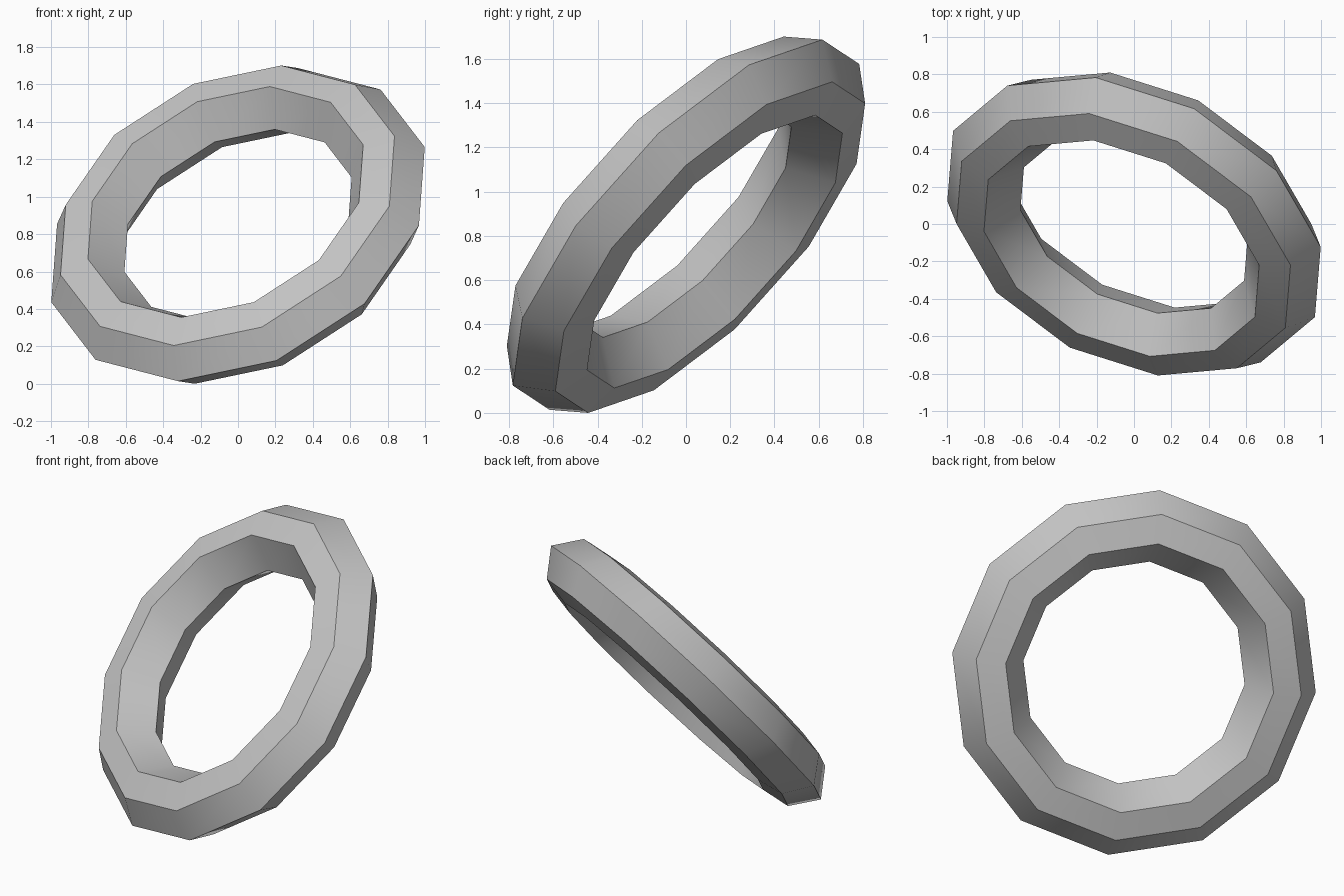
import bpy, bmesh, math
from mathutils import Matrix, Vector

cube = bpy.data.objects.get("Cube")
if cube:
    bpy.data.objects.remove(cube, do_unlink=True)

# Plain grey material
grey = bpy.data.materials.new("plain grey")
grey.use_nodes = True
colour = (0.55, 0.55, 0.55, 1.0)
grey.diffuse_color = colour
grey.node_tree.nodes["Principled BSDF"].inputs["Base Color"].default_value = colour

# Six-sided cross-section (radius, height along the axis), mirrored about the ring plane
half = [(1.088, 0), (0.973, 0.16), (0.802, 0.19), (0.662, 0)]
profile = half + [(r, -h) for r, h in half[2:0:-1]]
SEGMENTS = 12

# Ring swept around its own axis
bm = bmesh.new()
verts = [bm.verts.new((r, 0, h)) for r, h in profile]
edges = [bm.edges.new((v, verts[(i + 1) % len(verts)])) for i, v in enumerate(verts)]
bmesh.ops.spin(bm, geom=verts + edges, cent=(0, 0, 0), axis=(0, 0, 1),
               angle=math.tau, steps=SEGMENTS, use_merge=False)
bmesh.ops.remove_doubles(bm, verts=bm.verts[:], dist=0.0005)

# Tilt the ring and stand it on the ground
axis = Vector((0.35, 0.685, -0.639)).normalized()
spoke = Vector((1.0, -0.123, 0.415))
spoke = (spoke - axis * spoke.dot(axis)).normalized()
tilt = Matrix((spoke, axis.cross(spoke), axis)).transposed().to_4x4()
bmesh.ops.transform(bm, matrix=tilt, verts=bm.verts[:])
lowest = min(v.co.z for v in bm.verts)
bmesh.ops.translate(bm, vec=(0, 0, -lowest), verts=bm.verts[:])
bmesh.ops.recalc_face_normals(bm, faces=bm.faces[:])

mesh = bpy.data.meshes.new("ring")
bm.to_mesh(mesh)
bm.free()
mesh.materials.append(grey)
ring = bpy.data.objects.new("ring", mesh)
bpy.context.collection.objects.link(ring)

# Smooth around the ring, sharp along the cross-section corners
bpy.context.view_layer.objects.active = ring
ring.select_set(True)
bpy.ops.object.shade_smooth_by_angle(angle=math.radians(35))
